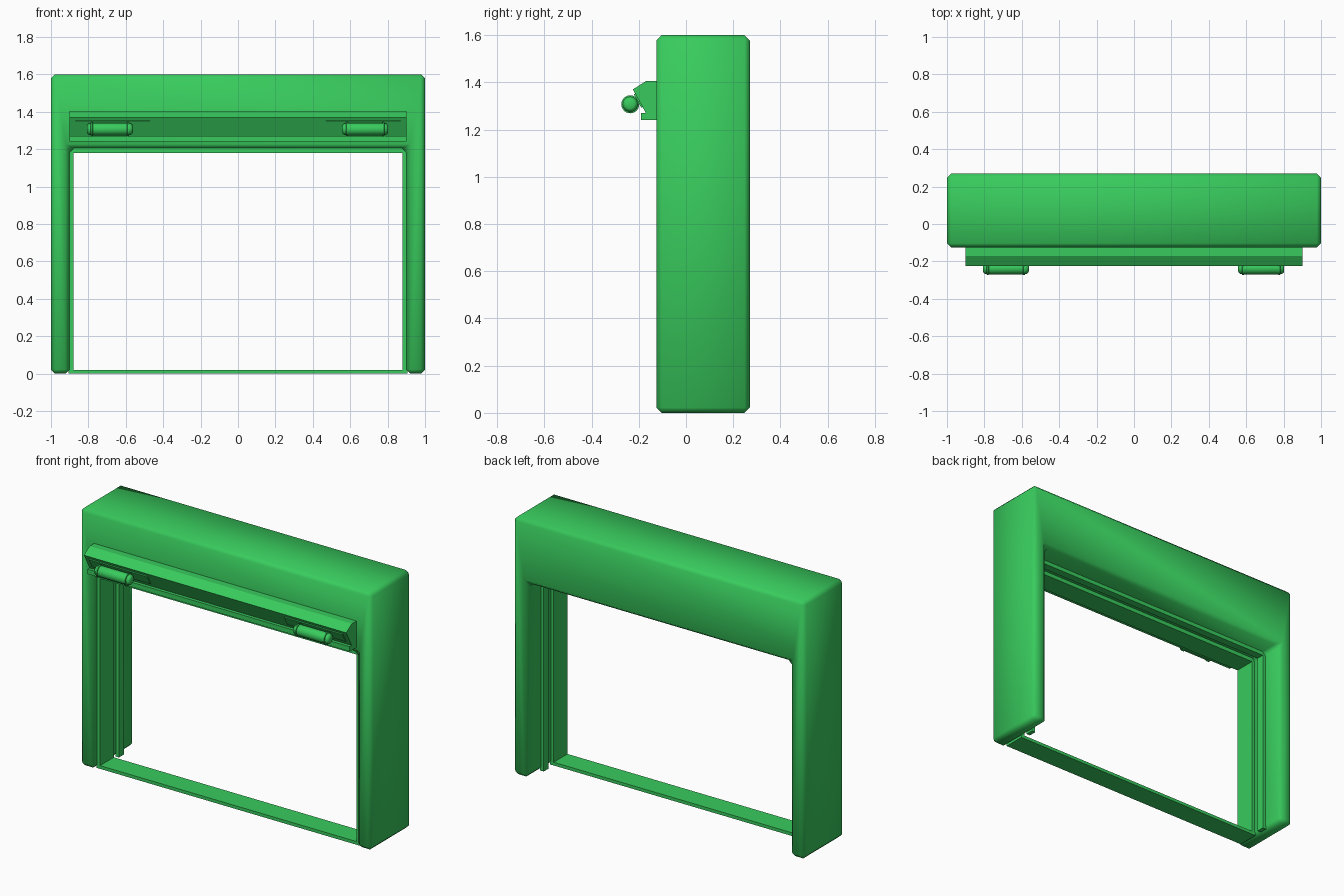
import bpy, bmesh, math
from mathutils import Matrix, Vector

if "Cube" in bpy.data.objects:
    bpy.data.objects.remove(bpy.data.objects["Cube"])

mat = bpy.data.materials.new("green")
mat.diffuse_color = (0.04, 0.6, 0.11, 1)
mat.use_nodes = True
mat.node_tree.nodes["Principled BSDF"].inputs["Base Color"].default_value = mat.diffuse_color


def finish(name, bm, smooth=None):
    bmesh.ops.recalc_face_normals(bm, faces=bm.faces)
    me = bpy.data.meshes.new(name)
    bm.to_mesh(me)
    bm.free()
    ob = bpy.data.objects.new(name, me)
    bpy.context.collection.objects.link(ob)
    me.materials.append(mat)
    if smooth:
        bpy.ops.object.select_all(action='DESELECT')
        ob.select_set(True)
        bpy.context.view_layer.objects.active = ob
        bpy.ops.object.shade_smooth_by_angle(angle=math.radians(smooth))
    return ob


def prism(name, points, direction, bevel=0, smooth=None):
    """Extrude a closed planar outline along a direction."""
    bm = bmesh.new()
    face = bm.faces.new([bm.verts.new(p) for p in points])
    ext = bmesh.ops.extrude_face_region(bm, geom=[face])
    moved = [g for g in ext['geom'] if isinstance(g, bmesh.types.BMVert)]
    bmesh.ops.translate(bm, verts=moved, vec=direction)
    if bevel:
        bmesh.ops.recalc_face_normals(bm, faces=bm.faces)
        bmesh.ops.bevel(bm, geom=bm.edges[:], offset=bevel, segments=1,
                        affect='EDGES', profile=0.5)
    return finish(name, bm, smooth)


def arch(name, outer, outer_z, inner, inner_z, y0, y1, **kw):
    """Upside-down U standing on the ground."""
    pts = [(-outer, 0), (-outer, outer_z), (outer, outer_z), (outer, 0),
           (inner, 0), (inner, inner_z), (-inner, inner_z), (-inner, 0)]
    return prism(name, [(x, y0, z) for x, z in pts], (0, y1 - y0, 0), **kw)


def lathe_x(name, profile, centre, n=24):
    """Revolve (x, radius) points about a horizontal x axis."""
    bm = bmesh.new()
    rings = []
    for x, r in profile:
        rings.append([bm.verts.new((centre[0] + x,
                                    centre[1] + r * math.cos(2 * math.pi * i / n),
                                    centre[2] + r * math.sin(2 * math.pi * i / n)))
                      for i in range(n)])
    for a, b in zip(rings, rings[1:]):
        for i in range(n):
            j = (i + 1) % n
            bm.faces.new((a[i], a[j], b[j], b[i]))
    bm.faces.new(rings[0])
    bm.faces.new(rings[-1])
    return finish(name, bm, 40)


# Main surround with softened edges
arch("surround", 1.0, 1.6, 0.9, 1.205, -0.125, 0.27, bevel=0.022, smooth=50)

# Inner lining and stop rib behind a groove
arch("front_lining", 0.905, 1.21, 0.88, 1.18, -0.095, 0.04)
arch("stop_rib", 0.905, 1.21, 0.88, 1.18, 0.09, 0.138)

# Sill closing the lining at the ground
prism("sill", [(-0.9, -0.095, 0), (-0.9, 0.04, 0), (-0.9, 0.04, 0.02), (-0.9, -0.095, 0.02)],
      (1.8, 0, 0))

# Hooded lamp rail across the front
rail = [(-0.11, 1.405), (-0.17, 1.405), (-0.225, 1.37), (-0.17, 1.27),
        (-0.19, 1.27), (-0.19, 1.24), (-0.11, 1.24)]
prism("lamp_rail", [(-0.9, y, z) for y, z in rail], (1.8, 0, 0))

# Lamps: thin back plate on the sloping face, rounded tube, two clip rings
slope = Vector((0, 0.055, -0.1)).normalized()
normal = Vector((0, -0.1, -0.055)).normalized()
tube = [(-0.123, 0.018), (-0.119, 0.025), (-0.112, 0.030), (-0.100, 0.033),
        (0.100, 0.033), (0.112, 0.030), (0.119, 0.025), (0.123, 0.018)]
for side, x in (("left", -0.685), ("right", 0.68)):
    px = math.copysign(0.67, x)
    top = Vector((px - 0.2, -0.225, 1.37)) + slope * 0.02
    low = top + slope * 0.065
    prism(side + "_lamp_plate",
          [top - normal * 0.004, top + normal * 0.006, low + normal * 0.006, low - normal * 0.004],
          (0.4, 0, 0))
    centre = (x, -0.236, 1.307)
    lathe_x(side + "_lamp_tube", tube, centre)
    for k, dx in enumerate((-0.097, 0.097)):
        lathe_x(f"{side}_lamp_clip_{k + 1}",
                [(dx - 0.006, 0.032), (dx - 0.004, 0.038), (dx + 0.004, 0.038), (dx + 0.006, 0.032)],
                centre)
